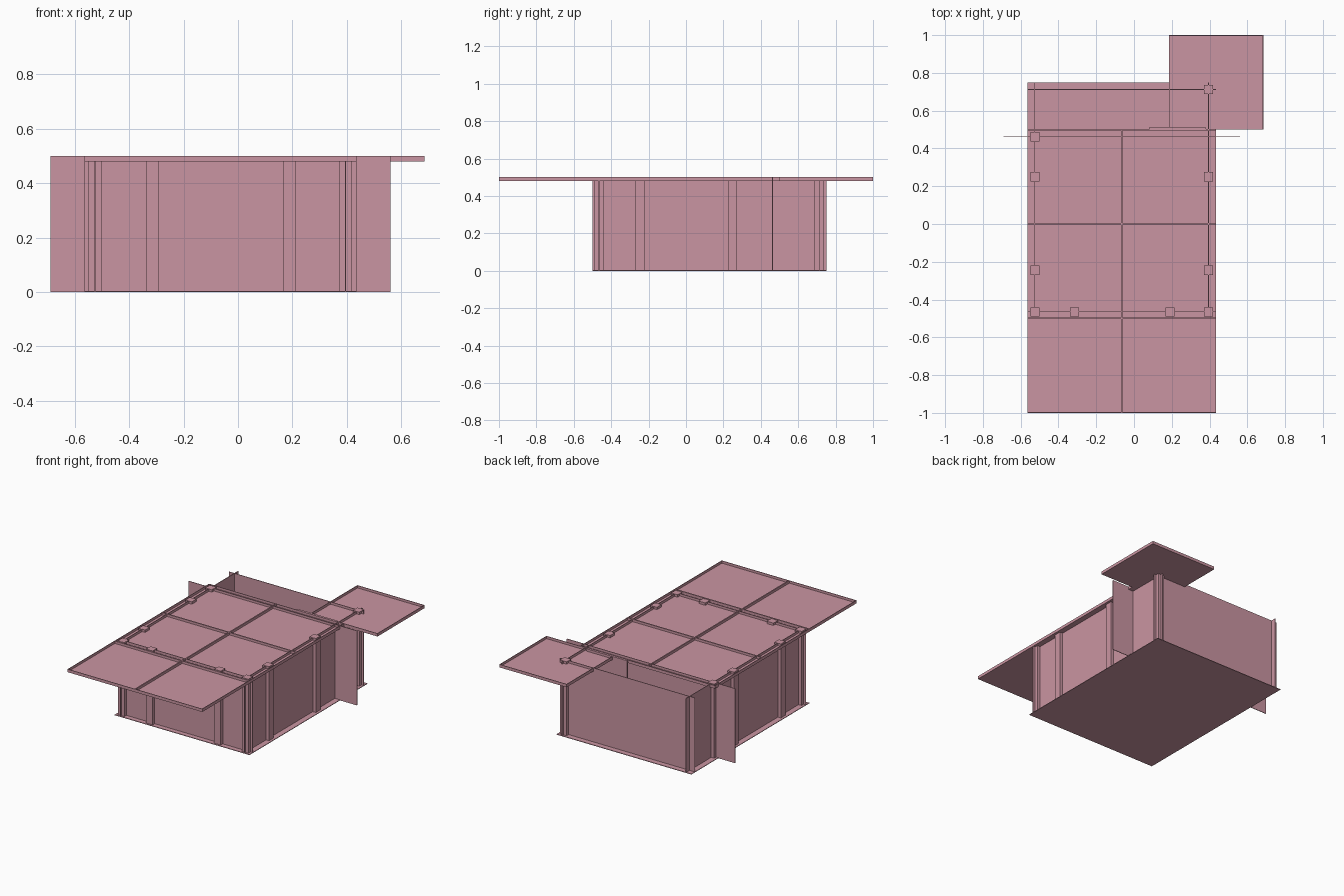
import bpy, bmesh

if "Cube" in bpy.data.objects:
    bpy.data.objects.remove(bpy.data.objects["Cube"])

mat = bpy.data.materials.new("dusty_pink")
mat.diffuse_color = (0.59, 0.30, 0.36, 1)
mat.use_nodes = True
mat.node_tree.nodes["Principled BSDF"].inputs["Base Color"].default_value = mat.diffuse_color
T = 0.004      # sheet thickness
H = 0.5        # overall height
TRAY = 0.48    # underside of roof trays


def build(name, boxes):
    """One object from a list of (x0, x1, y0, y1, z0, z1) boxes."""
    bm = bmesh.new()
    for x0, x1, y0, y1, z0, z1 in boxes:
        for v in bmesh.ops.create_cube(bm, size=1)["verts"]:
            v.co = (x1 if v.co.x > 0 else x0,
                    y1 if v.co.y > 0 else y0,
                    z1 if v.co.z > 0 else z0)
    me = bpy.data.meshes.new(name)
    bm.to_mesh(me)
    bm.free()
    me.materials.append(mat)
    ob = bpy.data.objects.new(name, me)
    bpy.context.collection.objects.link(ob)
    return ob


def tray(name, x0, y0, s=0.5):
    """Square roof panel: a thin bottom with an upstanding rim."""
    x1, y1 = x0 + s, y0 + s
    build(name, [
        (x0, x1, y0, y1, TRAY, TRAY + T),
        (x0, x0 + T, y0, y1, TRAY, H),
        (x1 - T, x1, y0, y1, TRAY, H),
        (x0, x1, y0, y0 + T, TRAY, H),
        (x0, x1, y1 - T, y1, TRAY, H)])


def wall_x(name, x0, x1, y):
    build(name, [(x0, x1, y - T / 2, y + T / 2, 0, H)])


def wall_y(name, y0, y1, x):
    build(name, [(x - T / 2, x + T / 2, y0, y1, 0, H)])


L, R, F, B = -0.565, 0.435, -0.5, 0.75     # floor edges
WL, WR, WF, WP, WB = -0.525, 0.395, -0.465, 0.462, 0.712  # wall lines

# Floor sheet
build("floor", [(L, R, F, B, 0, T)])

# Roof trays, two by three, plus the offset corner tray
for i in range(2):
    for j in range(3):
        tray(f"roof_tray_{i}_{j}", L + 0.5 * i, -1 + 0.5 * j)
tray("corner_roof_tray", 0.185, 0.5)

# Walls cross slightly past each other at the corners
wall_x("front_wall", L, R, WF)
wall_x("back_wall", L, R, WB)
wall_x("partition_wall", -0.69, 0.56, WP)
wall_y("left_wall", F, B, WL)
wall_y("right_wall", F, B, WR)

# Narrow panel behind the partition
build("door_panel", [(0.08, 0.38, 0.5, 0.512, 0, H)])

# Square posts that poke up through the trays
posts = [(x, WF) for x in (WL, -0.315, 0.19, WR)]
posts += [(WL, y) for y in (-0.245, 0.25, WP)]
posts += [(WR, y) for y in (-0.245, 0.25, WB)]
P = 0.024
for n, (x, y) in enumerate(posts):
    build(f"post_{n}", [(x - P, x + P, y - P, y + P, 0, H)])
